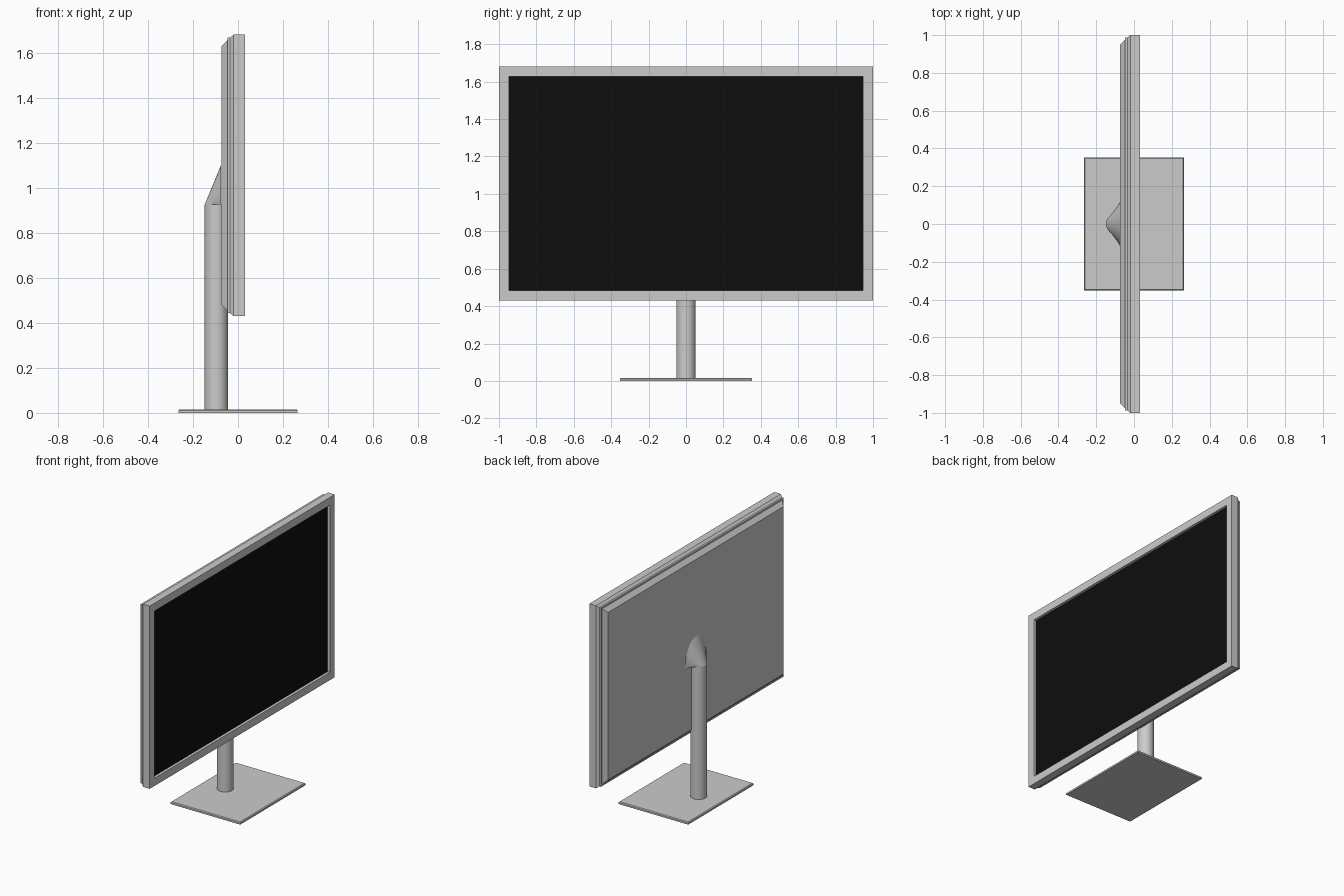
import bpy, bmesh, math

if "Cube" in bpy.data.objects:
    bpy.data.objects.remove(bpy.data.objects["Cube"])


def make_object(name, bm, smooth=False):
    bmesh.ops.recalc_face_normals(bm, faces=bm.faces)
    mesh = bpy.data.meshes.new(name)
    bm.to_mesh(mesh)
    bm.free()
    obj = bpy.data.objects.new(name, mesh)
    bpy.context.collection.objects.link(obj)
    if smooth:
        bpy.ops.object.select_all(action='DESELECT')
        obj.select_set(True)
        bpy.context.view_layer.objects.active = obj
        bpy.ops.object.shade_smooth_by_angle(angle=math.radians(35))
    return obj


def loft(bm, rings, cap_start=True, cap_end=True):
    """Bridge closed rings of points with quads and cap the ends."""
    loops = [[bm.verts.new(p) for p in ring] for ring in rings]
    n = len(loops[0])
    for a, b in zip(loops, loops[1:]):
        for i in range(n):
            j = (i + 1) % n
            bm.faces.new((a[i], a[j], b[j], b[i]))
    if cap_start:
        bm.faces.new(loops[0])
    if cap_end:
        bm.faces.new(loops[-1])


HALF_W, Z_LOW, Z_HIGH = 1.0, 0.43, 1.68
BACK = -0.074
POLE_X, POLE_R, POLE_TOP = -0.096, 0.052, 0.925


def panel_ring(x, inset):
    w, lo, hi = HALF_W - inset, Z_LOW + inset, Z_HIGH - inset
    return [(x, -w, lo), (x, w, lo), (x, w, hi), (x, -w, hi)]


# Housing: recessed front, bezel, side wall, stepped and chamfered back
bm = bmesh.new()
loft(bm, [panel_ring(x, i) for x, i in (
    (0.012, 0.053), (0.032, 0.053), (0.032, 0.0), (-0.019, 0.0),
    (-0.035, 0.013), (-0.047, 0.013), (-0.047, 0.024), (BACK, 0.052))])
make_object("monitor_housing", bm)

# Black display sheet at the bottom of the recess
bm = bmesh.new()
loft(bm, [panel_ring(0.008, 0.054), panel_ring(0.014, 0.0535)])
screen = make_object("screen", bm)
black = bpy.data.materials.new("screen_black")
black.diffuse_color = (0.004, 0.004, 0.004, 1)
black.use_nodes = True
black.node_tree.nodes["Principled BSDF"].inputs["Base Color"].default_value = black.diffuse_color
screen.data.materials.append(black)


# Foot plate with a chamfered top edge
def plate_ring(z, inset):
    a, b = 0.264 - inset, 0.353 - inset
    return [(-a, -b, z), (a, -b, z), (a, b, z), (-a, b, z)]


bm = bmesh.new()
loft(bm, [plate_ring(0, 0), plate_ring(0.011, 0), plate_ring(0.016, 0.005)])
make_object("foot_plate", bm)

# Round pole
bm = bmesh.new()
circle = [2 * math.pi * i / 48 for i in range(48)]
loft(bm, [[(POLE_X + POLE_R * math.cos(t), POLE_R * math.sin(t), z)
           for t in circle] for z in (0.012, POLE_TOP)])
make_object("pole", bm, smooth=True)

# Neck: blends the back of the pole top into a half ellipse on the housing
bm = bmesh.new()
low, high = [], []
for i in range(33):
    t = math.pi * (i / 32 - 0.5)
    a = t * 0.77
    low.append(bm.verts.new((POLE_X - POLE_R * math.cos(a),
                             POLE_R * math.sin(a), POLE_TOP)))
    high.append(bm.verts.new((BACK - 0.0005, 0.115 * math.sin(t),
                              POLE_TOP + 0.178 * math.cos(t))))
for i in range(32):
    bm.faces.new((low[i], low[i + 1], high[i + 1], high[i]))
bm.faces.new(high)
bm.faces.new(low + [high[-1], high[0]])
make_object("neck", bm, smooth=True)
